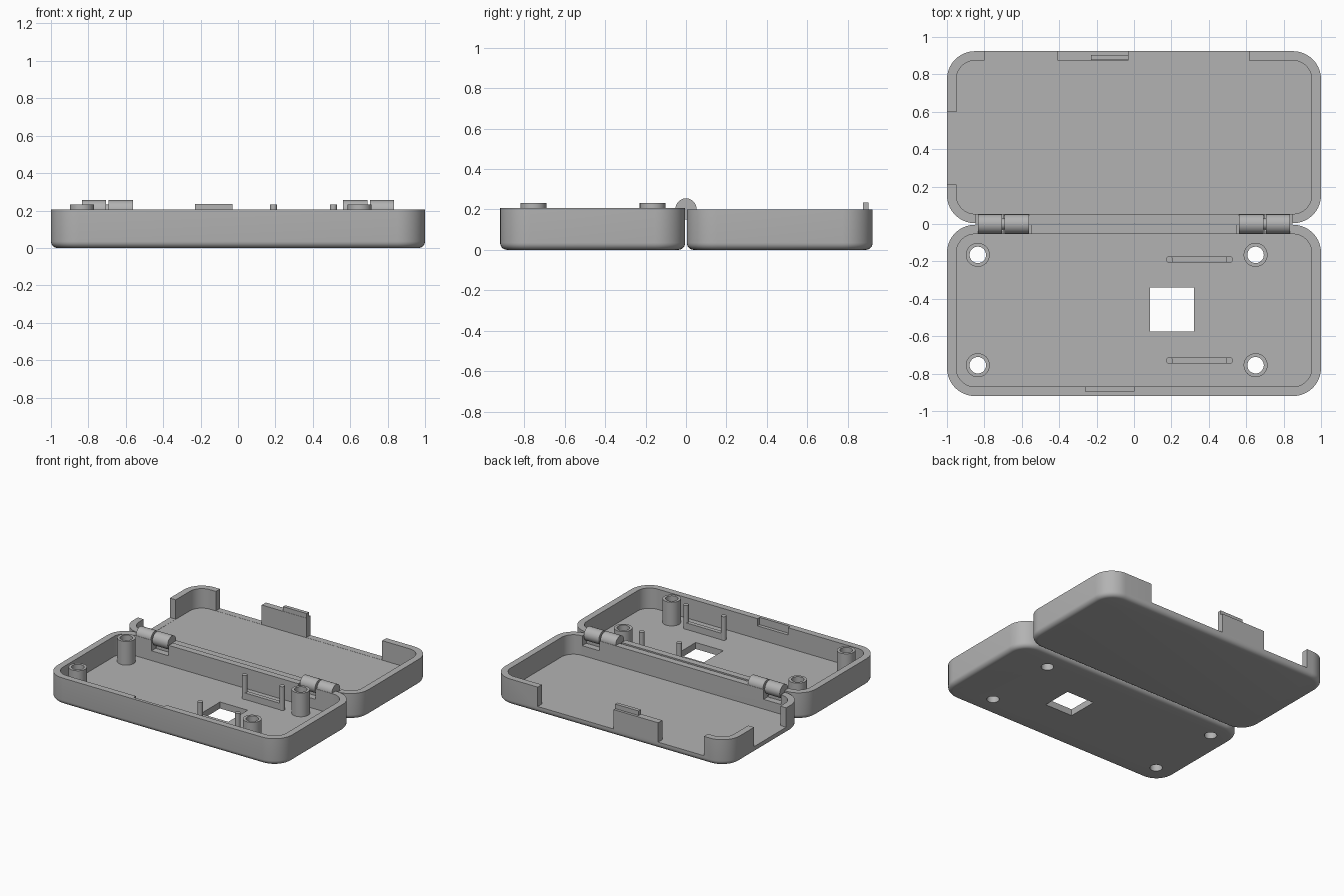
import bpy, bmesh
from math import sin, cos, pi, radians

cube = bpy.data.objects.get("Cube")
if cube:
    bpy.data.objects.remove(cube, do_unlink=True)

GREY = (0.45, 0.45, 0.45, 1)
mat = bpy.data.materials.new("matte grey plastic")
mat.use_nodes = True
mat.diffuse_color = GREY
mat.node_tree.nodes["Principled BSDF"].inputs["Base Color"].default_value = GREY

FLOOR, WALL, CORNER, FILLET = 0.05, 0.05, 0.15, 0.035


def finish(name, bm):
    bmesh.ops.recalc_face_normals(bm, faces=bm.faces)
    mesh = bpy.data.meshes.new(name)
    bm.to_mesh(mesh)
    bm.free()
    mesh.materials.append(mat)
    obj = bpy.data.objects.new(name, mesh)
    bpy.context.collection.objects.link(obj)
    smooth(mesh)
    return obj


def smooth(mesh):
    mesh.shade_smooth()
    mesh.set_sharp_from_angle(angle=radians(30))


def loft(name, loops, closed=False):
    """Skin equal-length point loops; cap the ends or join them in a ring."""
    bm = bmesh.new()
    rings = [[bm.verts.new(p) for p in loop] for loop in loops]
    pairs = list(zip(rings, rings[1:]))
    if closed:
        pairs.append((rings[-1], rings[0]))
    else:
        bm.faces.new(rings[0])
        bm.faces.new(rings[-1])
    for a, b in pairs:
        for i in range(len(a)):
            j = (i + 1) % len(a)
            bm.faces.new((a[i], a[j], b[j], b[i]))
    return finish(name, bm)


def rounded_loop(y0, y1, inset, z, steps=10):
    r = CORNER - inset
    cx, cy, hy = 1 - CORNER, (y0 + y1) / 2, (y1 - y0) / 2 - CORNER
    points = []
    for k, (sx, sy) in enumerate([(1, 1), (-1, 1), (-1, -1), (1, -1)]):
        for i in range(steps + 1):
            a = (k + i / steps) * pi / 2
            points.append((sx * cx + r * cos(a), cy + sy * hy + r * sin(a), z))
    return points


def tray(name, y0, y1, height):
    profile = []
    for i in range(7):
        a = i / 6 * pi / 2
        profile.append((FILLET * (1 - sin(a)), FILLET * (1 - cos(a))))
    profile += [(0, height), (WALL, height), (WALL, FLOOR)]
    return loft(name, [rounded_loop(y0, y1, d, z) for d, z in profile])


def box(name, x0, x1, y0, y1, z0, z1):
    return loft(name, [[(x0, y0, z), (x1, y0, z), (x1, y1, z), (x0, y1, z)]
                       for z in (z0, z1)])


def circle(x, y, z, r, n=32):
    return [(x + r * cos(2 * pi * i / n), y + r * sin(2 * pi * i / n), z)
            for i in range(n)]


def post(name, x, y, r, z0, z1):
    return loft(name, [circle(x, y, z0, r), circle(x, y, z1, r)])


def barrel(name, x0, x1, r):
    loops = [[(x, p[0], p[1]) for p in circle(0, 0.203, 0, r)] for x in (x0, x1)]
    return loft(name, loops)


def cut(obj, cutters):
    for c in cutters:
        c.hide_render = True
        mod = obj.modifiers.new("cut", 'BOOLEAN')
        mod.operation, mod.solver, mod.object = 'DIFFERENCE', 'EXACT', c
    graph = bpy.context.evaluated_depsgraph_get()
    mesh = bpy.data.meshes.new_from_object(obj.evaluated_get(graph))
    obj.modifiers.clear()
    obj.data = mesh
    smooth(mesh)
    for c in cutters:
        bpy.data.objects.remove(c, do_unlink=True)


# Trays
base = tray("base_tray", -0.92, -0.004, 0.206)
lid = tray("lid_tray", 0.004, 0.924, 0.2)

# Base openings: screw holes, square window, latch slot, hinge notches
bosses = [(x, y) for x in (-0.835, 0.65) for y in (-0.165, -0.755)]
holes = [post("hole_cutter", x, y, 0.044, -0.1, 0.15) for x, y in bosses]
holes.append(box("window_cutter", 0.085, 0.32, -0.575, -0.34, -0.1, 0.15))
holes.append(box("slot_cutter", -0.26, 0, -0.896, -0.85, 0.15, 0.3))
for s in (-1, 1):
    xs = sorted((s * 0.552, s * 0.698))
    holes.append(box("notch_cutter", *xs, -0.1, 0.002, 0.125, 0.3))
cut(base, holes)

# Lid openings: two rear gaps, one side gap, hinge notches
gaps = [box("gap_cutter", x0, x1, 0.86, 1.1, FLOOR + 0.001, 0.3)
        for x0, x1 in ((-0.8, -0.41), (-0.03, 0.615))]
gaps.append(box("side_gap_cutter", -1.1, -0.94, 0.21, 0.6, FLOOR + 0.001, 0.3))
for s in (-1, 1):
    xs = sorted((s * 0.698, s * 0.845))
    gaps.append(box("notch_cutter", *xs, -0.002, 0.1, 0.125, 0.3))
cut(lid, gaps)

# Latch tab on the lid's rear wall
box("latch_tab", -0.23, -0.03, 0.876, 0.904, 0.15, 0.235)

# Hollow screw bosses
for x, y in bosses:
    loft("screw_boss", [circle(x, y, z, r) for r, z in
                        ((0.064, 0.04), (0.064, 0.232), (0.044, 0.232), (0.044, 0.04))],
         closed=True)

# Board holders: a low rib joining two pins
for y in (-0.19, -0.73):
    box("holder_rib", 0.19, 0.51, y - 0.016, y + 0.016, 0.04, 0.1)
    for x in (0.19, 0.51):
        post("holder_pin", x, y, 0.019, 0.04, 0.232)

# Hinges
for s in (-1, 1):
    barrel("inner_hinge_barrel", s * 0.562, s * 0.692, 0.052)
    barrel("outer_hinge_barrel", s * 0.706, s * 0.834, 0.052)
    barrel("hinge_pin", s * 0.6, s * 0.8, 0.03)
